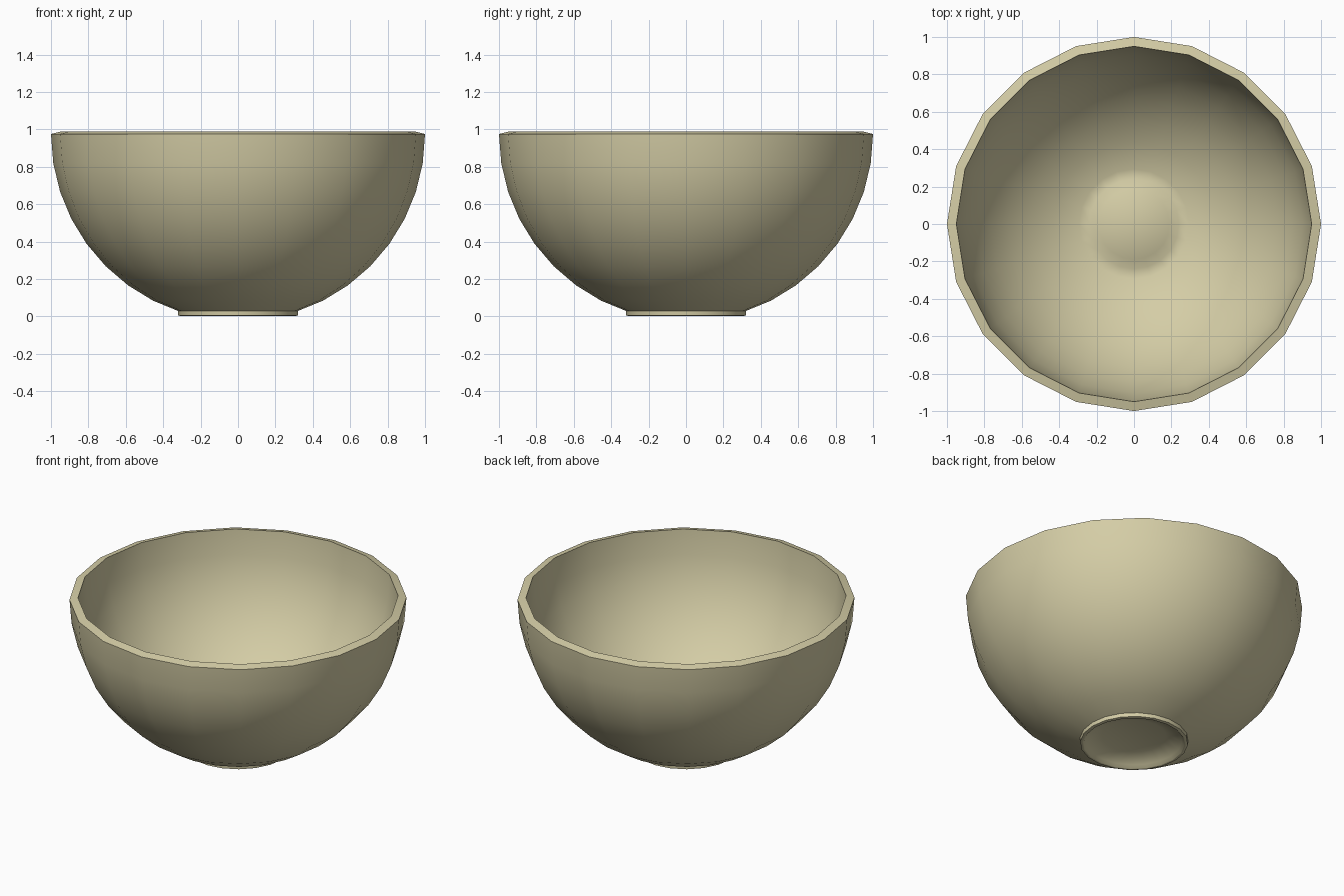
import bpy, bmesh, math

if "Cube" in bpy.data.objects:
    bpy.data.objects.remove(bpy.data.objects["Cube"])

SIDES = 20
CZ = 0.975  # height of the sphere centre

# One flat colour
mat = bpy.data.materials.new("beige_ceramic")
mat.diffuse_color = (0.66, 0.61, 0.38, 1.0)
mat.use_nodes = True
mat.node_tree.nodes["Principled BSDF"].inputs["Base Color"].default_value = mat.diffuse_color


def arc(radius, first, last, z0=CZ):
    """Points of a hemisphere profile, one every 9 degrees."""
    return [(radius * math.cos(math.radians(9 * i)),
             z0 - radius * math.sin(math.radians(9 * i)))
            for i in range(first, last + 1)]


# Closed shell profile: raised base centre underneath, foot ring, outer wall,
# rim, inner wall, raised centre inside
profile = [(0.19, 0.055), (0.285, 0.022), (0.3, 0.004), (0.307, 0.002),
           (0.32, 0.006), (0.322, 0.03)]
profile += arc(1.0, 0, 7)[::-1]
profile += [(0.95, 0.988)] + arc(0.95, 1, 8)
profile += [(0.24, 0.066), (0.19, 0.1)]

# Lathe the profile and cap the two centre discs
bm = bmesh.new()
rings = []
for r, z in profile:
    rings.append([bm.verts.new((r * math.cos(2 * math.pi * k / SIDES),
                                r * math.sin(2 * math.pi * k / SIDES), z))
                  for k in range(SIDES)])
for a, b in zip(rings, rings[1:]):
    for k in range(SIDES):
        n = (k + 1) % SIDES
        bm.faces.new((a[k], a[n], b[n], b[k]))
bm.faces.new(rings[0])
bm.faces.new(rings[-1])
bmesh.ops.recalc_face_normals(bm, faces=bm.faces)

mesh = bpy.data.meshes.new("bowl")
bm.to_mesh(mesh)
bm.free()
mesh.materials.append(mat)
bowl = bpy.data.objects.new("bowl", mesh)
bpy.context.collection.objects.link(bowl)

# Smooth walls, crisp rim and foot edges
bpy.context.view_layer.objects.active = bowl
bowl.select_set(True)
bpy.ops.object.shade_smooth_by_angle(angle=math.radians(50))
